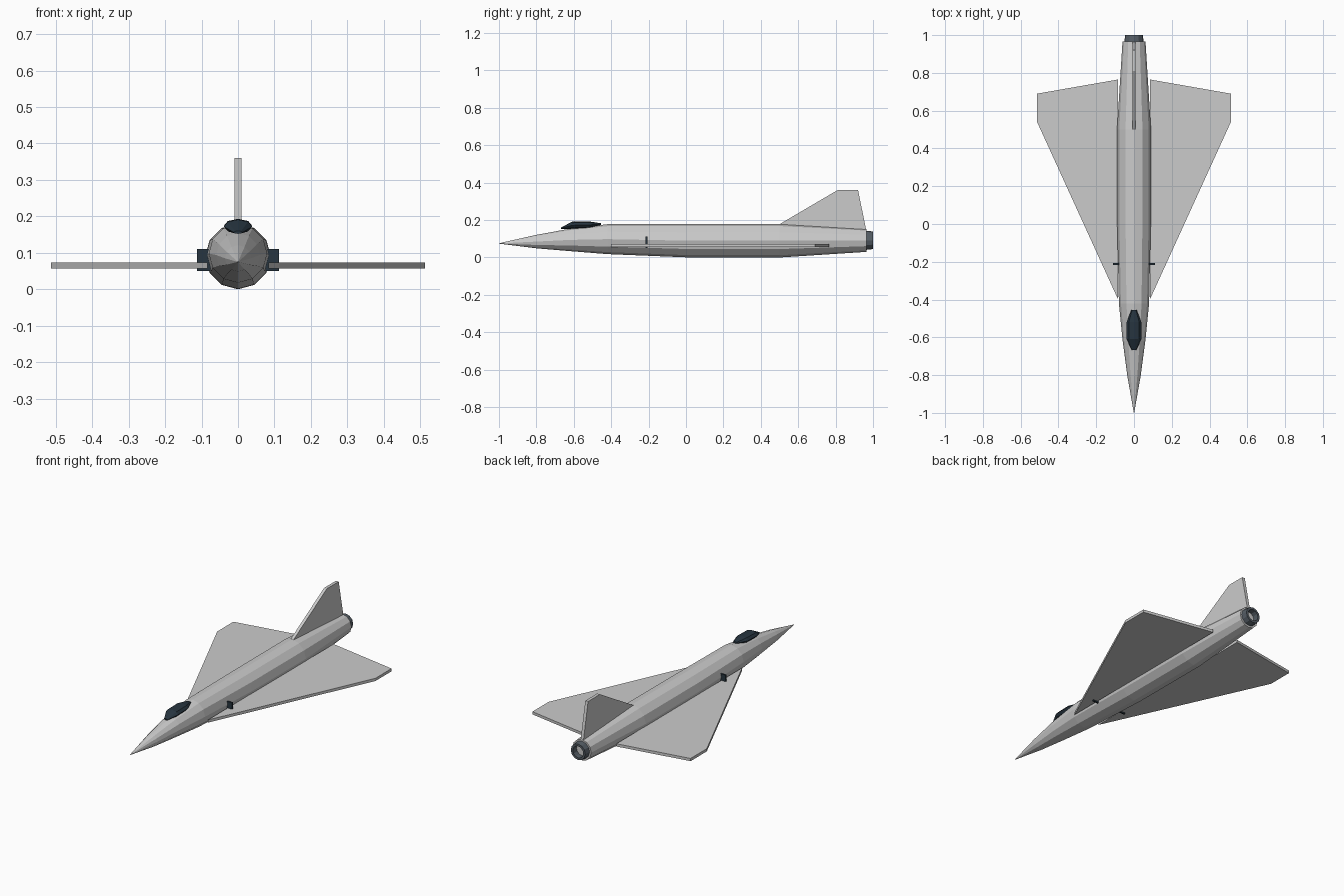
import bpy, bmesh
from math import sin, cos, tau

if "Cube" in bpy.data.objects:
    bpy.data.objects.remove(bpy.data.objects["Cube"])


def material(name, rgb):
    m = bpy.data.materials.new(name)
    m.diffuse_color = (*rgb, 1)
    m.use_nodes = True
    m.node_tree.nodes["Principled BSDF"].inputs["Base Color"].default_value = m.diffuse_color
    return m


glass = material("dark_glass", (0.02, 0.035, 0.05))
metal = material("dark_metal", (0.09, 0.11, 0.13))


def finish(name, bm, mat=None):
    bmesh.ops.recalc_face_normals(bm, faces=bm.faces)
    mesh = bpy.data.meshes.new(name)
    bm.to_mesh(mesh)
    bm.free()
    ob = bpy.data.objects.new(name, mesh)
    bpy.context.collection.objects.link(ob)
    if mat:
        mesh.materials.append(mat)
    return ob


def loft(name, sections, sides, mat=None, closed=False):
    """Sections along y: (y, centre z, half width, half height)."""
    bm = bmesh.new()
    rings = [[bm.verts.new((w * sin(tau * i / sides), y, z + h * cos(tau * i / sides)))
              for i in range(sides)] for y, z, w, h in sections]
    pairs = list(zip(rings, rings[1:]))
    if closed:
        pairs.append((rings[-1], rings[0]))
    else:
        bm.faces.new(rings[0])
        bm.faces.new(rings[-1])
    for a, b in pairs:
        for i in range(sides):
            j = (i + 1) % sides
            bm.faces.new((a[i], a[j], b[j], b[i]))
    return finish(name, bm, mat)


def slab(name, points, offset, mat=None):
    """Flat outline extruded by an offset vector."""
    bm = bmesh.new()
    face = bm.faces.new([bm.verts.new(p) for p in points])
    new = bmesh.ops.extrude_face_region(bm, geom=[face], use_keep_orig=True)
    verts = [v for v in new["geom"] if isinstance(v, bmesh.types.BMVert)]
    bmesh.ops.translate(bm, verts=verts, vec=offset)
    return finish(name, bm, mat)


# Fuselage
body = [(-1, .075, .001), (-.8, .085, .036), (-.62, .094, .06), (-.42, .098, .08),
        (0, .09, .089), (.5, .09, .09), (.965, .091, .061)]
loft("fuselage", [(y, z, r, r) for y, z, r in body], 12)

# Exhaust nozzle: a ring, open at the back
ring = [(.955, .052), (1, .047), (1, .034), (.955, .034)]
loft("exhaust_nozzle", [(y, .092, r, r) for y, r in ring], 12, metal, closed=True)

# Canopy
loft("canopy", [(-.668, .156, .012, .004), (-.61, .172, .039, .019),
                (-.52, .174, .039, .019), (-.455, .178, .014, .005)], 8, glass)

# Delta wings and air intakes on both sides
for s, side in ((1, "left"), (-1, "right")):
    slab(side + "_wing", [(s * x, y, .057) for x, y in
         ((.084, -.4), (.513, .54), (.513, .69), (.084, .765))], (0, 0, .016))
    slab(side + "_intake", [(s * x, -.216, z) for x, z in
         ((.075, .05), (.112, .05), (.112, .111), (.075, .111))], (0, .009, 0), glass)

# Tail fin
slab("tail_fin", [(-.009, y, z) for y, z in
     ((.5, .178), (.81, .36), (.92, .36), (.963, .148))], (.018, 0, 0))
